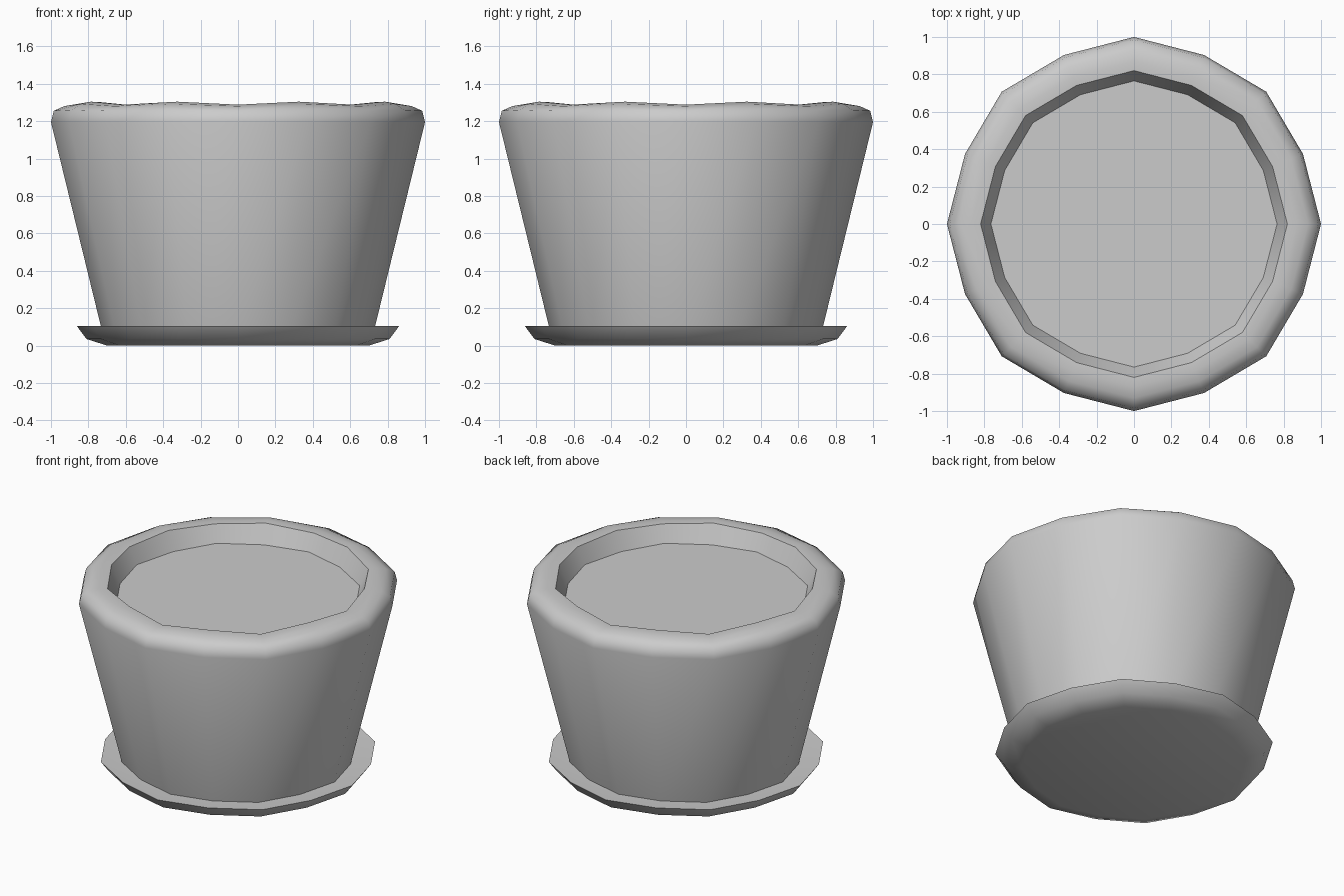
import bpy, bmesh
from math import cos, sin, pi, radians

cube = bpy.data.objects.get("Cube")
if cube:
    bpy.data.objects.remove(cube, do_unlink=True)

SIDES = 16
ODD_SCALE = 0.978   # every second corner sits slightly inward


def make_material(name, color):
    mat = bpy.data.materials.new(name)
    mat.use_nodes = True
    mat.diffuse_color = color
    mat.node_tree.nodes["Principled BSDF"].inputs["Base Color"].default_value = color
    return mat


def lathe(name, profile, mat, cap_start=False, cap_end=False):
    """Spin (radius, height, extra height on odd corners) into a 16-sided shell."""
    bm = bmesh.new()
    rings = []
    for r, z, lift in profile:
        ring = []
        for i in range(SIDES):
            odd = i % 2
            a = 2 * pi * i / SIDES
            rr = r * (ODD_SCALE if odd else 1)
            ring.append(bm.verts.new((rr * cos(a), rr * sin(a), z + lift * odd)))
        rings.append(ring)
    for low, high in zip(rings, rings[1:]):
        for i in range(SIDES):
            j = (i + 1) % SIDES
            bm.faces.new((low[i], low[j], high[j], high[i]))
    if cap_start:
        bm.faces.new(rings[0][::-1])
    if cap_end:
        bm.faces.new(rings[-1])
    mesh = bpy.data.meshes.new(name)
    bm.to_mesh(mesh)
    bm.free()
    mesh.materials.append(mat)
    obj = bpy.data.objects.new(name, mesh)
    bpy.context.collection.objects.link(obj)
    bpy.ops.object.select_all(action='DESELECT')
    obj.select_set(True)
    bpy.context.view_layer.objects.active = obj
    bpy.ops.object.shade_smooth_by_angle(angle=radians(50))
    return obj


grey = make_material("plain grey", (0.6, 0.6, 0.6, 1))

# Tapered pot with a rounded, gently wavy rim and inner wall
lathe("pot", [
    (0.72, 0.05, 0), (1.0, 1.195, 0), (0.985, 1.255, 0.005),
    (0.93, 1.28, 0.012), (0.87, 1.288, 0.016), (0.82, 1.286, 0.016),
    (0.765, 1.178, 0),
], grey, cap_start=True)

# Flat soil surface closing the pot
lathe("soil", [(0.767, 1.17, 0), (0.765, 1.178, 0)], grey, cap_end=True)

# Shallow saucer with a flared edge
lathe("saucer", [
    (0.70, 0.0, 0), (0.81, 0.035, 0), (0.862, 0.105, 0), (0.70, 0.092, 0),
], grey, cap_start=True, cap_end=True)
